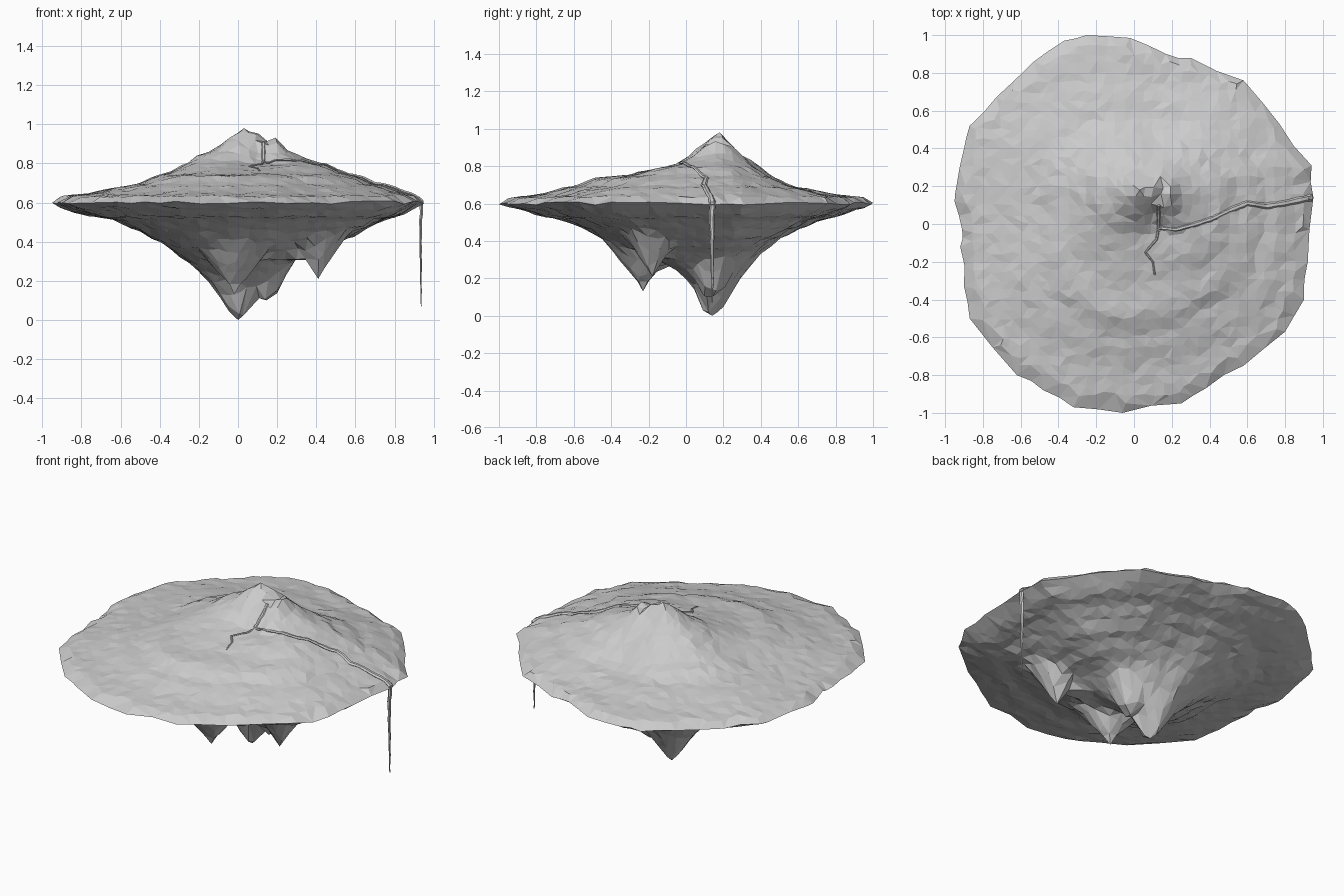
import bpy, bmesh, math, random
from mathutils import Vector
from mathutils.bvhtree import BVHTree
from mathutils.geometry import delaunay_2d_cdt, intersect_point_line

if "Cube" in bpy.data.objects:
    bpy.data.objects.remove(bpy.data.objects["Cube"])

random.seed(4)

# Outline of the rim, seen from above
OUTLINE = [(.95, .14), (.94, .31), (.77, .53), (.58, .76), (.3, .88), (.17, .9), (-.02, .985),
           (-.25, 1), (-.37, .97), (-.53, .86), (-.73, .67), (-.87, .52), (-.9, .4),
           (-.94, .2), (-.95, .12), (-.91, -.03), (-.92, -.12), (-.9, -.33), (-.87, -.5),
           (-.62, -.8), (-.48, -.88), (-.32, -.97), (-.06, -1), (.25, -.95), (.38, -.87),
           (.58, -.75), (.8, -.57), (.9, -.4), (.92, -.2)]

# Slope profiles from the centre (0) to the rim (1), one per compass direction
TOP = dict(
    right=[(0, .98), (.08, .95), (.13, .91), (.19, .92), (.24, .87), (.3, .84), (.41, .81),
           (.52, .77), (.63, .73), (.74, .70), (.85, .665), (.95, .64), (1, .605)],
    back=[(0, .98), (.085, .9), (.15, .86), (.27, .79), (.39, .72), (.51, .68), (.76, .65),
          (.92, .64), (1, .605)],
    left=[(0, .98), (.06, .95), (.13, .89), (.24, .84), (.34, .78), (.44, .74), (.55, .70),
          (.65, .675), (.93, .638), (1, .605)],
    front=[(0, .98), (.07, .93), (.13, .87), (.2, .815), (.28, .78), (.41, .76), (.58, .73),
           (.66, .70), (.75, .665), (.92, .637), (1, .605)])
BOTTOM = dict(
    right=[(0, 0), (.03, .02), (.08, .11), (.21, .22), (.32, .32), (.53, .39), (.63, .43),
           (.74, .49), (.92, .55), (1, .6)],
    back=[(0, 0), (.05, .02), (.13, .13), (.19, .22), (.3, .33), (.42, .41), (.53, .46),
          (.77, .535), (.94, .57), (1, .6)],
    left=[(0, 0), (.03, .02), (.11, .13), (.16, .2), (.27, .29), (.37, .37), (.53, .45),
          (.7, .52), (.92, .555), (1, .6)],
    front=[(0, 0), (.04, .02), (.08, .13), (.12, .2), (.21, .27), (.39, .34), (.47, .37),
           (.56, .44), (.65, .49), (.83, .545), (.95, .575), (1, .6)])
PEAK, ROOT = Vector((.03, .18, .98)), Vector((0, .14, 0))

# Lesser hanging spikes: tip, flat radius, slope
SPIKES = [(Vector((-.02, -.23, .13)), 0, 1.3), (Vector((.41, -.18, .21)), 0, 1.5),
          (Vector((.145, .14, .10)), .04, 2.0)]
BLUNT = [Vector((-.02, .17, .02)), Vector((.025, .12, .02))]   # blunts the main root
WEB = [ROOT.xy, SPIKES[0][0].xy, SPIKES[1][0].xy]     # rock between the spikes

# Rim points: outline corners and slightly chipped midpoints
rim, rim_z = [], []
for i, a in enumerate(OUTLINE):
    a, b = Vector(a), Vector(OUTLINE[(i + 1) % len(OUTLINE)])
    rim += [a, (a + b) / 2 * random.uniform(.985, 1.005)]
    rim_z += [.6 + random.uniform(-.008, .008) for _ in range(2)]


def rim_fraction(p, centre):
    """How far p lies from the centre towards the rim (over 1 is outside)."""
    d = p - centre
    for a, b in zip(rim, rim[1:] + rim[:1]):
        e, den = b - a, d.cross(b - a)
        if abs(den) > 1e-9:
            s, u = (a - centre).cross(e) / den, (a - centre).cross(d) / den
            if s > 0 and 0 <= u <= 1:
                return 1 / s
    return 0


def lerp_profile(profile, t):
    for (a, za), (b, zb) in zip(profile, profile[1:]):
        if t <= b:
            return za + (zb - za) * (t - a) / (b - a)
    return profile[-1][1]


def height(profiles, d, t):
    wx, wy = d.x ** 2, d.y ** 2
    return (wx * lerp_profile(profiles['right' if d.x > 0 else 'left'], t)
            + wy * lerp_profile(profiles['back' if d.y > 0 else 'front'], t))


def top_shape(p, z):
    # gully in the front cliff and a low knoll on the right shoulder
    hollow = .03 * math.exp(-((p.x - .12) ** 2 + (p.y + .0) ** 2) / .006)
    knoll = .02 * math.exp(-((p.x - .2) ** 2 + (p.y - .14) ** 2) / .002)
    return z - hollow + knoll


def web_distance(p):
    inside, dist = [], []
    for a, b in zip(WEB, WEB[1:] + WEB[:1]):
        q, f = intersect_point_line(p, a, b)
        dist.append((p - a.lerp(b, min(1, max(0, f)))).length)
        inside.append((b - a).cross(p - a) > 0)
    return 0 if all(inside) or not any(inside) else min(dist)


def bottom_shape(p, z):
    z = min(z, .31 + 1.3 * web_distance(p))
    for tip, flat, slope in SPIKES:
        z = min(z, tip.z + max(0, (p - tip.xy).length - flat) * slope)
    return max(z, .015)


def add_side(bm, centre, profiles, shape, fixed, step=.05):
    """Jittered grid of points inside the rim, triangulated and lifted to height."""
    pts, zs = list(rim) + [f.xy for f in fixed], rim_z + [f.z for f in fixed]
    n = int(1 / step)
    for i in range(-n, n + 1):
        for j in range(-n, n + 1):
            p = Vector((i + random.uniform(-.25, .25), j + random.uniform(-.25, .25))) * step
            t = rim_fraction(p, centre.xy)
            if not 0 < t < .965 or any((p - f.xy).length < .025 for f in fixed):
                continue
            z = shape(p, height(profiles, (p - centre.xy).normalized(), t))
            z += .005 * math.sin(z * 2 * math.pi / .055) + random.uniform(-.004, .004)
            pts.append(p)
            zs.append(z)
    res = delaunay_2d_cdt(pts, [], [list(range(len(rim)))], 1, 1e-5)
    verts = [bm.verts.new((c.x, c.y, zs[src[0]] if src else .6))
             for c, src in zip(res[0], res[3])]
    for f in res[2]:
        bm.faces.new([verts[k] for k in f])


# Floating island body
bm = bmesh.new()
add_side(bm, PEAK, TOP, top_shape, [PEAK])
add_side(bm, ROOT, BOTTOM, bottom_shape, [ROOT] + BLUNT + [s[0] for s in SPIKES])
bmesh.ops.remove_doubles(bm, verts=bm.verts[:], dist=1e-4)
bmesh.ops.recalc_face_normals(bm, faces=bm.faces[:])
tree = BVHTree.FromBMesh(bm)


def finish(bm, name):
    mesh = bpy.data.meshes.new(name)
    bm.to_mesh(mesh)
    bm.free()
    bpy.context.collection.objects.link(bpy.data.objects.new(name, mesh))


finish(bm, "island")


def tube(name, points, sides=6):
    """Low-poly tube through (position, half width) pairs."""
    bm = bmesh.new()
    last = None
    for i, (p, r) in enumerate(points):
        d = (points[min(i + 1, len(points) - 1)][0] - points[max(i - 1, 0)][0]).normalized()
        u = d.cross(Vector((0, 0, 1)) if abs(d.z) < .9 else Vector((1, 0, 0))).normalized()
        w = u.cross(d)
        ring = [bm.verts.new(p + (u * math.cos(a) + w * math.sin(a) * .6) * r)
                for a in (2 * math.pi * k / sides for k in range(sides))]
        if last:
            for k in range(sides):
                m = (k + 1) % sides
                bm.faces.new((last[k], last[m], ring[m], ring[k]))
        else:
            bm.faces.new(ring)
        last = ring
    bm.faces.new(last)
    bmesh.ops.recalc_face_normals(bm, faces=bm.faces[:])
    finish(bm, name)


def on_ground(path, r0, r1, steps=5):
    """Resample a plan path and drop it onto the island."""
    pts = []
    total = (len(path) - 1) * steps
    for i in range(total + 1):
        k = min(i // steps, len(path) - 2)
        p = Vector(path[k]).lerp(Vector(path[k + 1]), i / steps - k)
        hit = tree.ray_cast(Vector((p.x, p.y, 2)), Vector((0, 0, -1)))[0]
        if hit:
            pts.append((hit + Vector((0, 0, .003)),
                        (r0 + (r1 - r0) * i / total) * random.uniform(.85, 1.2)))
    return pts


# Stream running to the rim, then the waterfall
tube("stream", on_ground([(.13, .1), (.13, -.02), (.22, -.03), (.33, 0), (.42, .03), (.5, .07),
                          (.6, .11), (.7, .095), (.8, .11), (.935, .14)], .009, .017))
tube("side_stream", on_ground([(.13, -.02), (.12, -.08), (.06, -.15), (.1, -.2), (.11, -.27)],
                              .007, .004))
fall = [(Vector((.92, .135, .625)), .016), (Vector((.94, .14, .605)), .018)]
fall += [(Vector((.935 + random.uniform(-.003, .003), .14 + random.uniform(-.004, .004),
                  .58 - .51 * i / 14)), .016 - .012 * i / 14) for i in range(15)]
tube("waterfall", fall)
